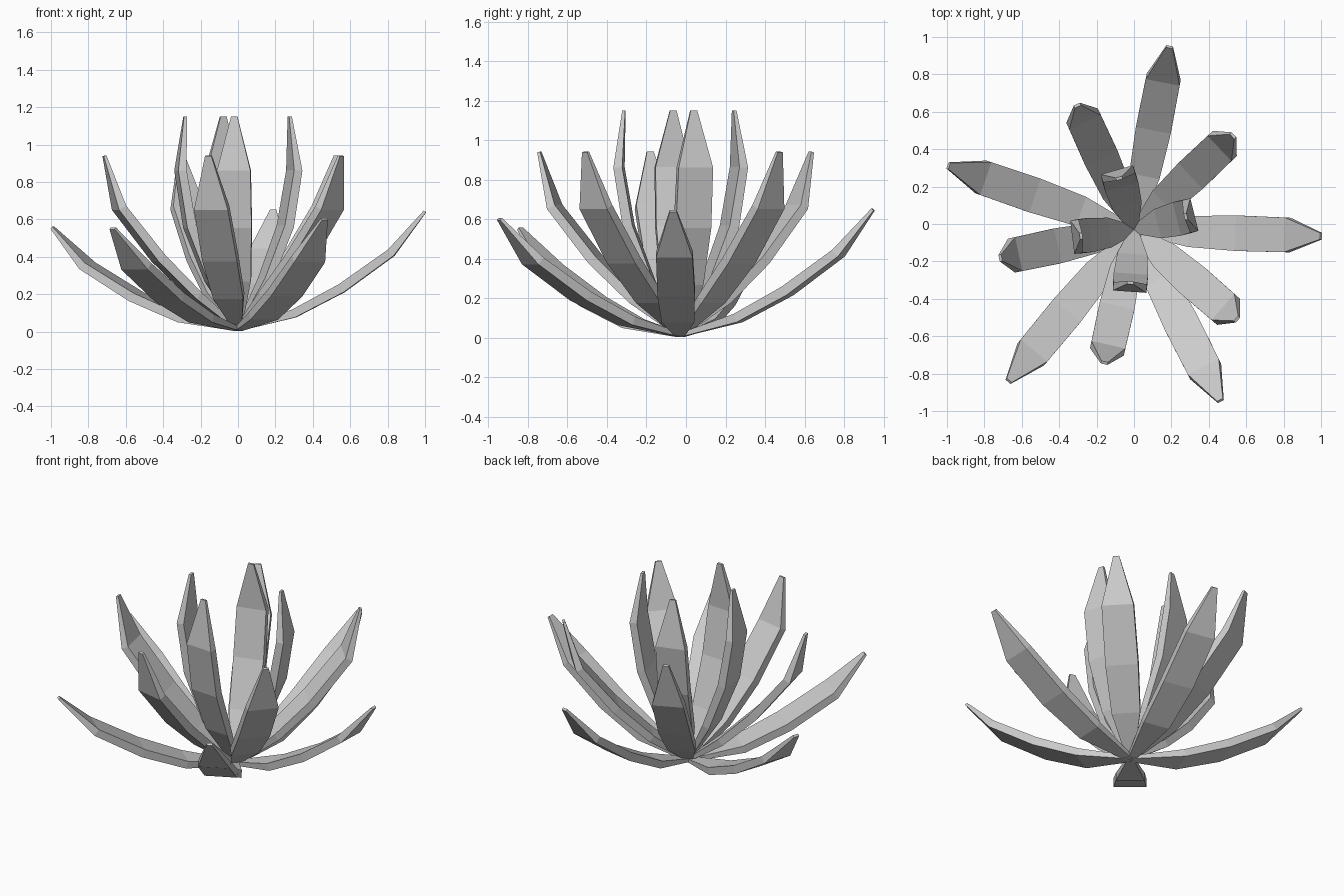
import bpy, bmesh, math
from mathutils import Matrix, Vector

if "Cube" in bpy.data.objects:
    bpy.data.objects.remove(bpy.data.objects["Cube"])

CENTRE = Vector((0, -0.03, 0.012))
WIDTHS = [0.04, 0.165, 0.19, 0.185, 0.035]
THICK = [0.02, 0.045, 0.05, 0.045, 0.015]


def leaf(name, profile, heading, tilt=0.0, wide=1.0):
    """Box-section leaf swept along a (radius, height) profile."""
    c, s = math.cos(math.radians(tilt)), math.sin(math.radians(tilt))
    pts = [Vector((r * c - z * s, 0, r * s + z * c)) for r, z in profile]
    bm = bmesh.new()
    rings = []
    for i, p in enumerate(pts):
        d = (pts[min(i + 1, 4)] - pts[max(i - 1, 0)]).normalized()
        n = Vector((-d.z, 0, d.x)) * THICK[i] / 2
        w = Vector((0, WIDTHS[i] * wide / 2, 0))
        rings.append([bm.verts.new(p + v) for v in (n + w, n - w, -n - w, w - n)])
    for a, b in zip(rings, rings[1:]):
        for k in range(4):
            j = (k + 1) % 4
            bm.faces.new((a[k], a[j], b[j], b[k]))
    bm.faces.new(rings[0])
    bm.faces.new(rings[-1])
    bmesh.ops.recalc_face_normals(bm, faces=bm.faces)
    bm.transform(Matrix.Translation(CENTRE) @ Matrix.Rotation(math.radians(heading), 4, 'Z'))
    mesh = bpy.data.meshes.new(name)
    bm.to_mesh(mesh)
    bm.free()
    bpy.context.collection.objects.link(bpy.data.objects.new(name, mesh))


# Outer ring: low spreading leaves, each with its own tilt
outer = [(0, 0), (0.30, 0.085), (0.555, 0.22), (0.82, 0.41), (1.0, 0.63)]
for i, (h, t) in enumerate([(-2, 0), (79, 0.4), (161, -4.8), (230.4, -5), (296.8, -2.3)]):
    leaf(f"outer_leaf_{i + 1}", outer, h, t)

# Middle ring
middle = [(0, 0), (0.23, 0.18), (0.435, 0.38), (0.65, 0.65), (0.73, 0.928)]
for i, h in enumerate([43.5, 114.5, 192, 257.5, 319]):
    leaf(f"middle_leaf_{i + 1}", middle, h)

# Inner ring: near-upright leaves with tips curling inward
inner = [(0, 0), (0.15, 0.265), (0.26, 0.55), (0.31, 0.85), (0.285, 1.138)]
for i, h in enumerate([14, 106, 187, 266]):
    leaf(f"inner_leaf_{i + 1}", inner, h, 0, 0.97)
